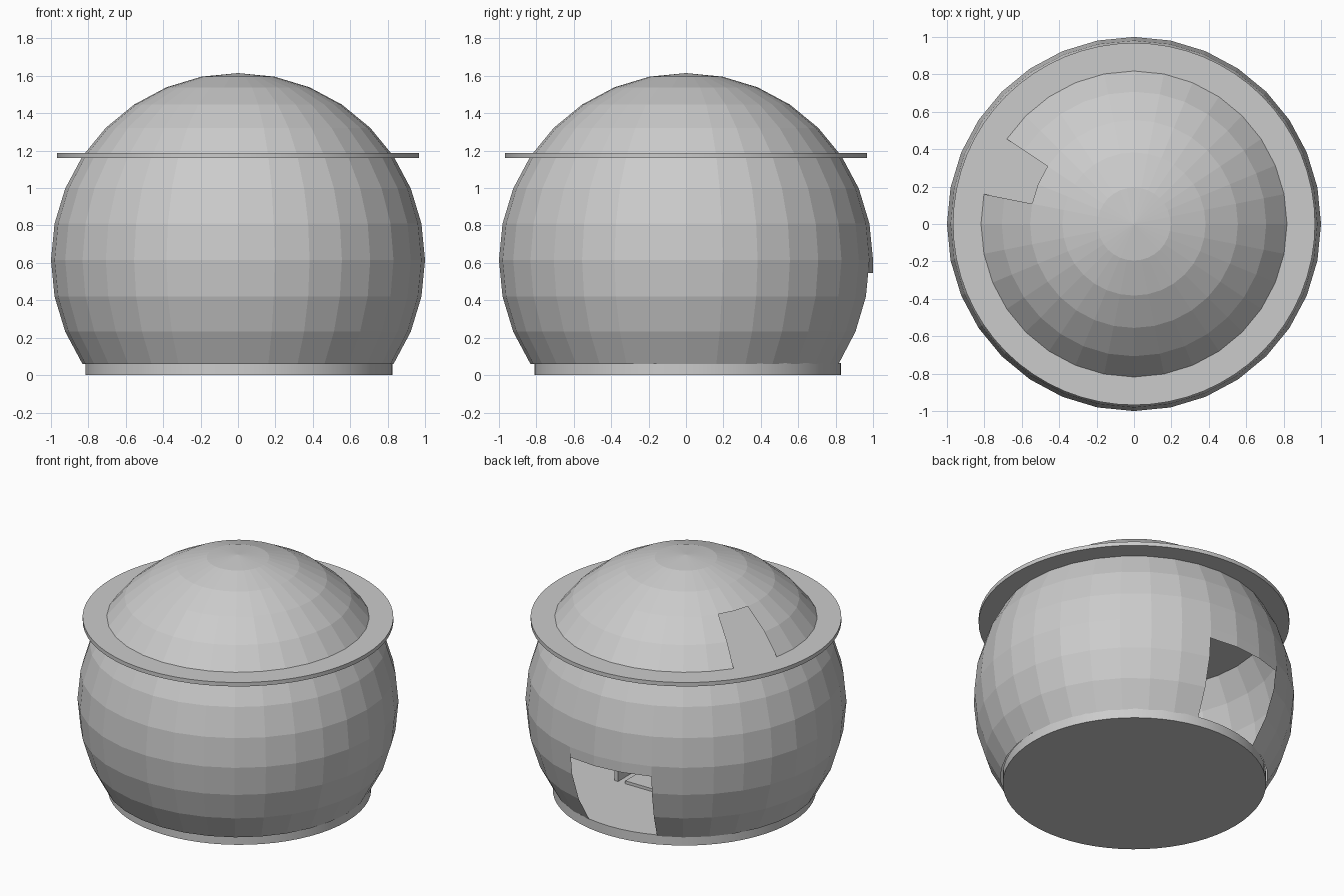
import bpy, bmesh, math
from mathutils import Vector

if "Cube" in bpy.data.objects:
    bpy.data.objects.remove(bpy.data.objects["Cube"])

CZ = 0.615          # height of the dome's centre
SEG, RINGS = 32, 16
STEP = math.tau / SEG


def add_mesh(name, bm):
    mesh = bpy.data.meshes.new(name)
    bm.to_mesh(mesh)
    bm.free()
    obj = bpy.data.objects.new(name, mesh)
    bpy.context.collection.objects.link(obj)
    return obj


def ring_point(ring, seg):
    polar, a = math.pi * ring / RINGS, STEP * seg
    r = math.sin(polar)
    return Vector((r * math.cos(a), r * math.sin(a), CZ + math.cos(polar)))


def disc(name, radius, z0, z1, x=0.0, y=0.0):
    bpy.ops.mesh.primitive_cylinder_add(vertices=64, radius=radius, depth=z1 - z0,
                                        location=(x, y, (z0 + z1) / 2))
    bpy.context.object.name = name
    bpy.ops.object.shade_smooth_by_angle()


def box(name, lo, hi):
    bpy.ops.mesh.primitive_cube_add(size=1, location=[(a + b) / 2 for a, b in zip(lo, hi)])
    obj = bpy.context.object
    obj.name = name
    obj.scale = [b - a for a, b in zip(lo, hi)]


# Faceted shell, open at the bottom, with a roof opening and a rear doorway
def is_open(row, seg):
    roof_opening = row in (3, 4) and seg in (13, 14)
    doorway = row in (8, 9, 10) and seg in (7, 8, 9)
    return roof_opening or doorway


bm = bmesh.new()
top = bm.verts.new((0, 0, CZ + 1))
rings = [[bm.verts.new(ring_point(k, s)) for s in range(SEG)] for k in range(1, 12)]
for s in range(SEG):
    t = (s + 1) % SEG
    bm.faces.new((top, rings[0][s], rings[0][t]))
    for row in range(1, 11):
        if not is_open(row, s):
            up, down = rings[row - 1], rings[row]
            bm.faces.new((up[s], down[s], down[t], up[t]))

# Straight lintel strip above the doorway
lintel = [bm.verts.new(ring_point(8, s) - Vector((0, 0, 0.07))) for s in range(7, 11)]
for i in range(3):
    up = rings[7]
    bm.faces.new((up[7 + i], lintel[i], lintel[i + 1], up[8 + i]))
add_mesh("dome_shell", bm)

# Floor base and upper deck
disc("floor_base", 0.82, 0.0, 0.065, 0.005, 0.01)
disc("upper_deck", 0.968, 1.16, 1.187)

# Low furniture glimpsed through the doorway
box("low_platform", (-0.1, -0.1, 0.065), (0.28, 0.26, 0.085))
box("side_panel", (0.335, -0.1, 0.065), (0.36, 0.26, 0.2))
